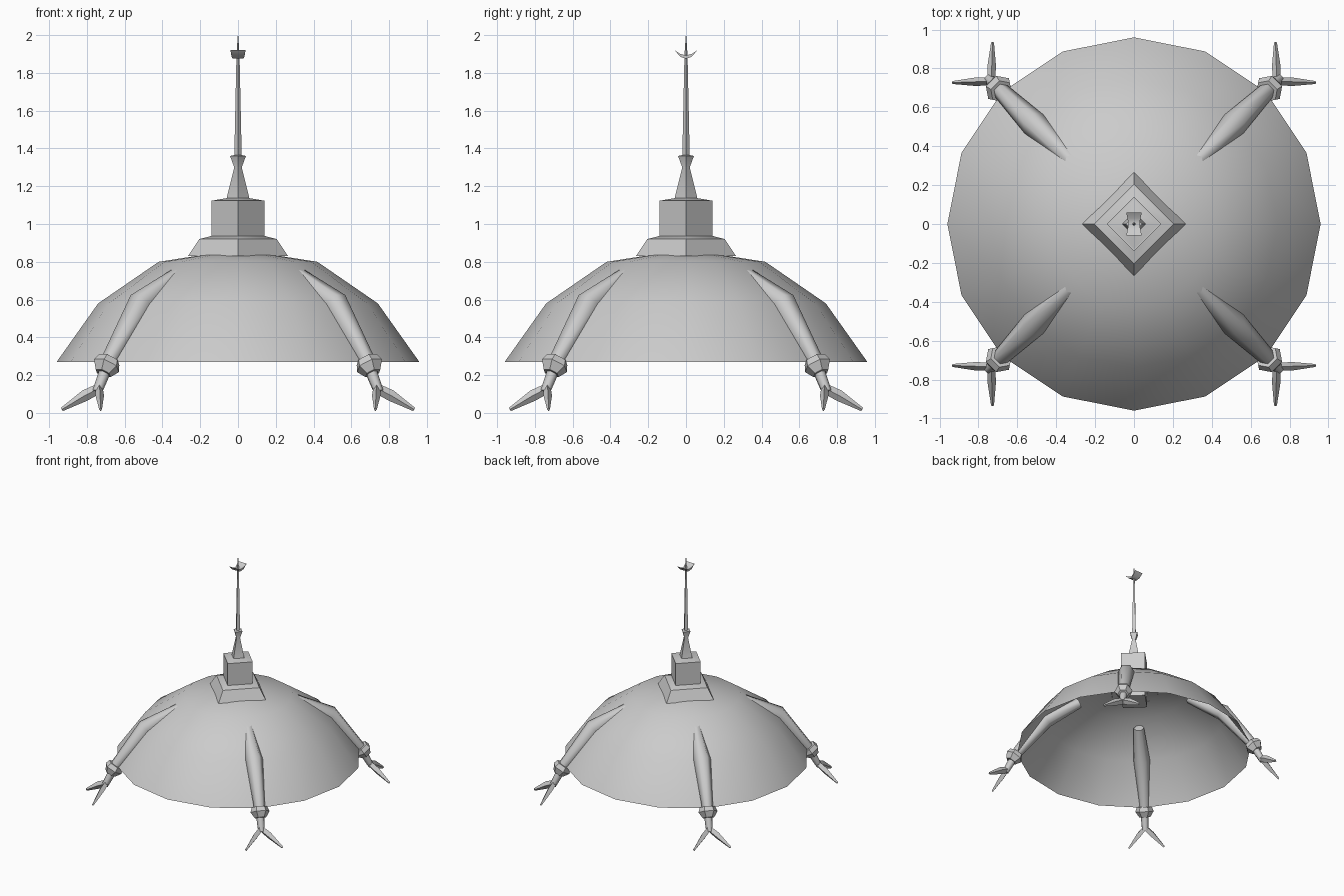
import bpy, bmesh, math
from mathutils import Vector, Matrix

if "Cube" in bpy.data.objects:
    bpy.data.objects.remove(bpy.data.objects["Cube"])


def finish(bm, name, angle=35):
    bmesh.ops.recalc_face_normals(bm, faces=bm.faces)
    me = bpy.data.meshes.new(name)
    bm.to_mesh(me)
    bm.free()
    ob = bpy.data.objects.new(name, me)
    bpy.context.collection.objects.link(ob)
    bpy.ops.object.select_all(action='DESELECT')
    bpy.context.view_layer.objects.active = ob
    ob.select_set(True)
    bpy.ops.object.shade_smooth_by_angle(angle=math.radians(angle))
    return ob


def tube(bm, pts, radii, sides, caps=True, flat=1.0):
    """Loft regular rings along a path."""
    pts = [Vector(p) for p in pts]
    rings = []
    for i, (p, r) in enumerate(zip(pts, radii)):
        d = pts[min(i + 1, len(pts) - 1)] - pts[max(i - 1, 0)]
        q = d.to_track_quat('Z', 'Y') if abs(d.normalized().z) < 0.999 else Matrix.Identity(3).to_quaternion()
        rings.append([bm.verts.new(p + q @ Vector((r * flat * math.cos(a), r * math.sin(a), 0)))
                      for a in (2 * math.pi * k / sides for k in range(sides))])
    for a, b in zip(rings, rings[1:]):
        for k in range(sides):
            n = (k + 1) % sides
            bm.faces.new((a[k], a[n], b[n], b[k]))
    if caps:
        bm.faces.new(rings[0])
        bm.faces.new(rings[-1])
    return rings


def lathe(name, profile, sides, caps=True, angle=35):
    bm = bmesh.new()
    rings = tube(bm, [(0, 0, z) for r, z in profile], [r for r, z in profile], sides, caps)
    return bm, rings


# Open dome shell
bm, rings = lathe("dome", [(.96, .27), (.74, .58), (.42, .80)], 16, caps=False)
top = bm.verts.new((0, 0, .865))
for k in range(16):
    bm.faces.new((rings[-1][k], rings[-1][(k + 1) % 16], top))
finish(bm, "dome", 60)

# Flared square pedestal, block and spire, corners on the axes
bm, _ = lathe("pedestal", [(.265, .83), (.205, .92), (.14, .937)], 4, caps=False)
finish(bm, "pedestal")
bm, _ = lathe("block", [(.14, .72), (.14, 1.125)], 4)
finish(bm, "block")
bm, _ = lathe("spire_base", [(.13, 1.125), (.06, 1.137), (.02, 1.30), (.042, 1.36), (.02, 1.365)], 4)
finish(bm, "spire_base")
bm, _ = lathe("spire_pole", [(.021, 1.30), (.008, 1.90), (.001, 2.0)], 4)
finish(bm, "spire_pole")

# Crescent vane near the spire tip
bm = bmesh.new()
outline = [(-.06, 1.92), (-.03, 1.885), (0, 1.875), (.03, 1.885), (.06, 1.92),
           (.03, 1.9), (0, 1.893), (-.03, 1.9)]
sides = []
for s in (-1, 1):
    sides.append([bm.verts.new((s * (.028 + .2 * abs(y)), y, z)) for y, z in outline])
for k in range(8):
    n = (k + 1) % 8
    bm.faces.new((sides[0][k], sides[0][n], sides[1][n], sides[1][k]))
for f in sides:
    for a, b, c, d in ((0, 1, 7, 0), (1, 2, 6, 7), (2, 3, 5, 6), (3, 4, 5, 3)):
        bm.faces.new([f[i] for i in dict.fromkeys((a, b, c, d))])
finish(bm, "spire_crescent")

# Four legs, built along +x then turned
for i in range(4):
    turn = Matrix.Rotation(math.radians(45 + 90 * i), 4, 'Z')

    bm = bmesh.new()
    tube(bm, [(.45, 0, .73), (.73, 0, .58), (.98, 0, .26)], (.042, .068, .042), 6)
    finish(bm, f"leg_{i}", 65).matrix_world = turn

    bm = bmesh.new()
    tube(bm, [(.965, 0, .282), (.985, 0, .25), (1.01, 0, .21)], (.062, .075, .045), 6)
    finish(bm, f"leg_cuff_{i}").matrix_world = turn

    bm = bmesh.new()
    tube(bm, [(.98, 0, .25), (1.055, 0, .11)], (.034, .026), 6)
    finish(bm, f"ankle_{i}", 65).matrix_world = turn

    # Two splayed toes
    for s in (-1, 1):
        bm = bmesh.new()
        tube(bm, [(1.04, 0, .13), (1.09, s * .055, .092), (1.174, s * .145, .018)],
             (.026, .03, .01), 4, flat=.75)
        finish(bm, f"toe_{i}_{'a' if s < 0 else 'b'}").matrix_world = turn
